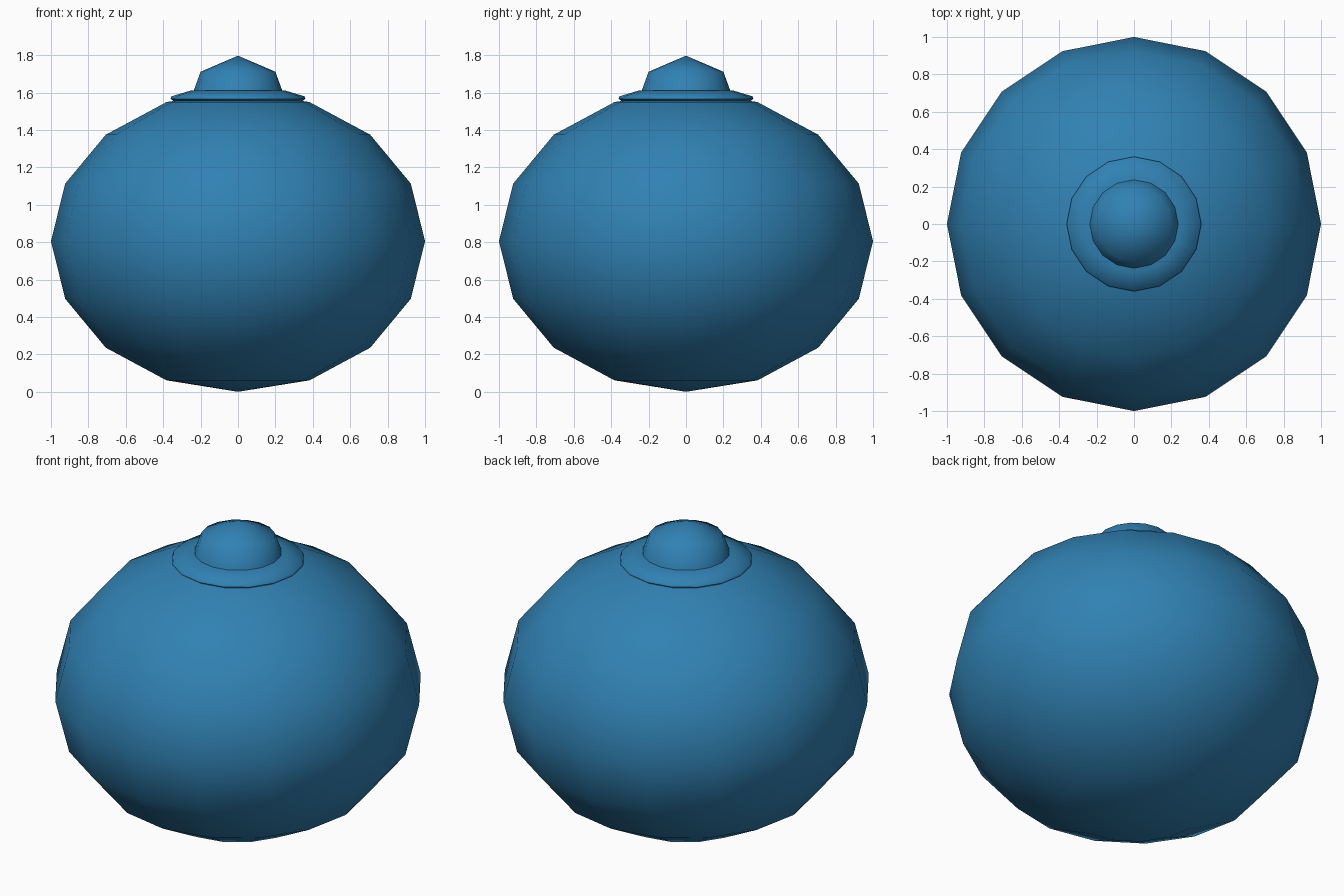
import bpy, bmesh, math

if "Cube" in bpy.data.objects:
    bpy.data.objects.remove(bpy.data.objects["Cube"])

blue = bpy.data.materials.new("blue glaze")
blue.diffuse_color = (0.03, 0.22, 0.45, 1)
blue.use_nodes = True
blue.node_tree.nodes["Principled BSDF"].inputs["Base Color"].default_value = blue.diffuse_color


def lathe(name, profile, sides=16, sharp_angle=60):
    """Spin (radius, height) points, pole to pole, around z."""
    bm = bmesh.new()
    rings = []
    for r, z in profile:
        n = 1 if r == 0 else sides
        rings.append([bm.verts.new((r * math.cos(2 * math.pi * i / sides),
                                    r * math.sin(2 * math.pi * i / sides), z)) for i in range(n)])
    for a, b in zip(rings, rings[1:]):
        for i in range(sides):
            j = (i + 1) % sides
            quad = [a[i % len(a)], a[j % len(a)], b[j % len(b)], b[i % len(b)]]
            bm.faces.new(list(dict.fromkeys(quad)))
    bmesh.ops.recalc_face_normals(bm, faces=bm.faces)
    mesh = bpy.data.meshes.new(name)
    bm.to_mesh(mesh)
    bm.free()
    mesh.materials.append(blue)
    obj = bpy.data.objects.new(name, mesh)
    bpy.context.collection.objects.link(obj)
    mesh.shade_smooth()
    mesh.set_sharp_from_angle(angle=math.radians(sharp_angle))
    return obj


# Squashed round body, eight rings high
body = [(math.sin(k * math.pi / 8) if 0 < k < 8 else 0,
         0.805 - 0.805 * math.cos(k * math.pi / 8)) for k in range(9)]
lathe("body", body)

# Thin lid with a raised rim
lathe("lid", [(0, 1.555), (0.345, 1.555), (0.36, 1.566), (0.355, 1.58),
              (0.255, 1.61), (0, 1.618)])

# Domed knob
lathe("knob", [(0, 1.6), (0.24, 1.6), (0.235, 1.615), (0.2, 1.711), (0, 1.797)])
